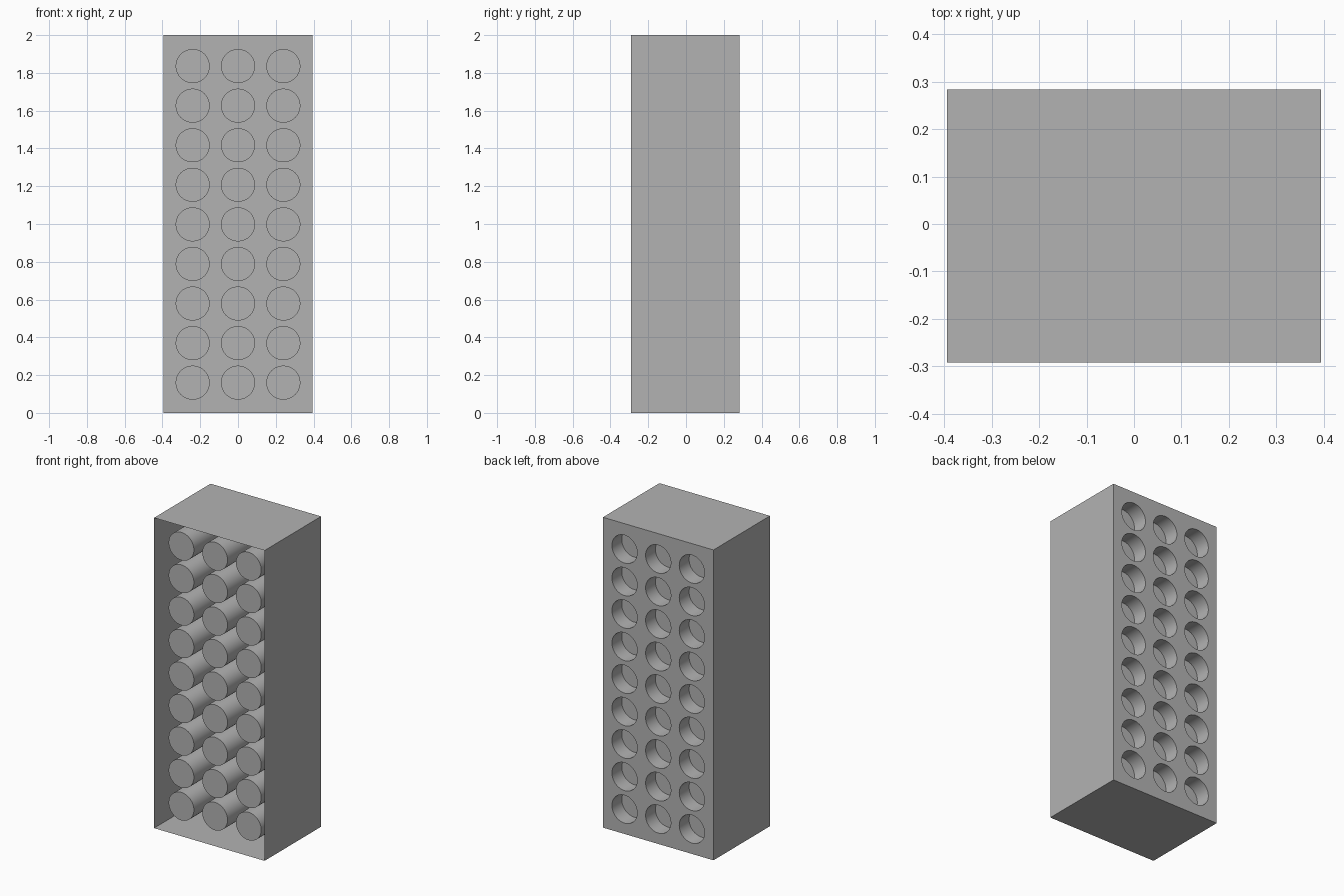
import bpy, bmesh, math
from mathutils import Matrix, Vector

cube = bpy.data.objects.get("Cube")
if cube:
    bpy.data.objects.remove(cube, do_unlink=True)

W, FRONT, BACK, H = 0.394, -0.292, 0.283, 2.0   # half width, depth range, height
R, TUBE_FRONT, SIDES = 0.09, -0.235, 64
COLUMNS = [-0.24, 0, 0.24]
ROWS = [0.16 + 0.2095 * i for i in range(9)]

grey = bpy.data.materials.new("plain grey")
grey.use_nodes = True
grey.diffuse_color = (0.45, 0.45, 0.45, 1)
grey.node_tree.nodes["Principled BSDF"].inputs["Base Color"].default_value = (0.45, 0.45, 0.45, 1)


def finish(name, bm):
    mesh = bpy.data.meshes.new(name)
    bm.to_mesh(mesh)
    bm.free()
    mesh.materials.append(grey)
    obj = bpy.data.objects.new(name, mesh)
    bpy.context.collection.objects.link(obj)
    return obj


def ring(bm, x, y, z):
    steps = [2 * math.pi * i / SIDES for i in range(SIDES)]
    return [bm.verts.new((x + R * math.cos(a), y, z + R * math.sin(a))) for a in steps]


# Thin outer shell, open at the front and back
bm = bmesh.new()
corners = [(-W, 0), (W, 0), (W, H), (-W, H)]
loops = [[bm.verts.new((x, y, z)) for x, z in corners] for y in (FRONT, BACK)]
for i in range(4):
    j = (i + 1) % 4
    bm.faces.new((loops[0][i], loops[0][j], loops[1][j], loops[1][i]))
finish("outer_shell", bm)

# Back panel with a grid of round holes
bm = bmesh.new()
outline = [bm.verts.new((x, BACK, z)) for x, z in corners]
edges = [bm.edges.new((outline[i - 1], outline[i])) for i in range(4)]
for x in COLUMNS:
    for z in ROWS:
        hole = ring(bm, x, BACK, z)
        edges += [bm.edges.new((hole[i - 1], hole[i])) for i in range(SIDES)]
bmesh.ops.triangle_fill(bm, use_beauty=True, use_dissolve=False, edges=edges, normal=(0, 1, 0))
finish("back_panel", bm)

# Tubes open at the back and closed at the front
bm = bmesh.new()
for x in COLUMNS:
    for z in ROWS:
        front, back = ring(bm, x, TUBE_FRONT, z), ring(bm, x, BACK, z)
        for i in range(SIDES):
            bm.faces.new((front[i - 1], front[i], back[i], back[i - 1])).smooth = True
        bm.faces.new(front)
        floor = ring(bm, x, BACK - 0.1, z)
        bm.faces.new(floor)
tubes = finish("tubes", bm)
bpy.context.view_layer.objects.active = tubes
tubes.select_set(True)
bpy.ops.object.shade_smooth_by_angle(angle=math.radians(40))
